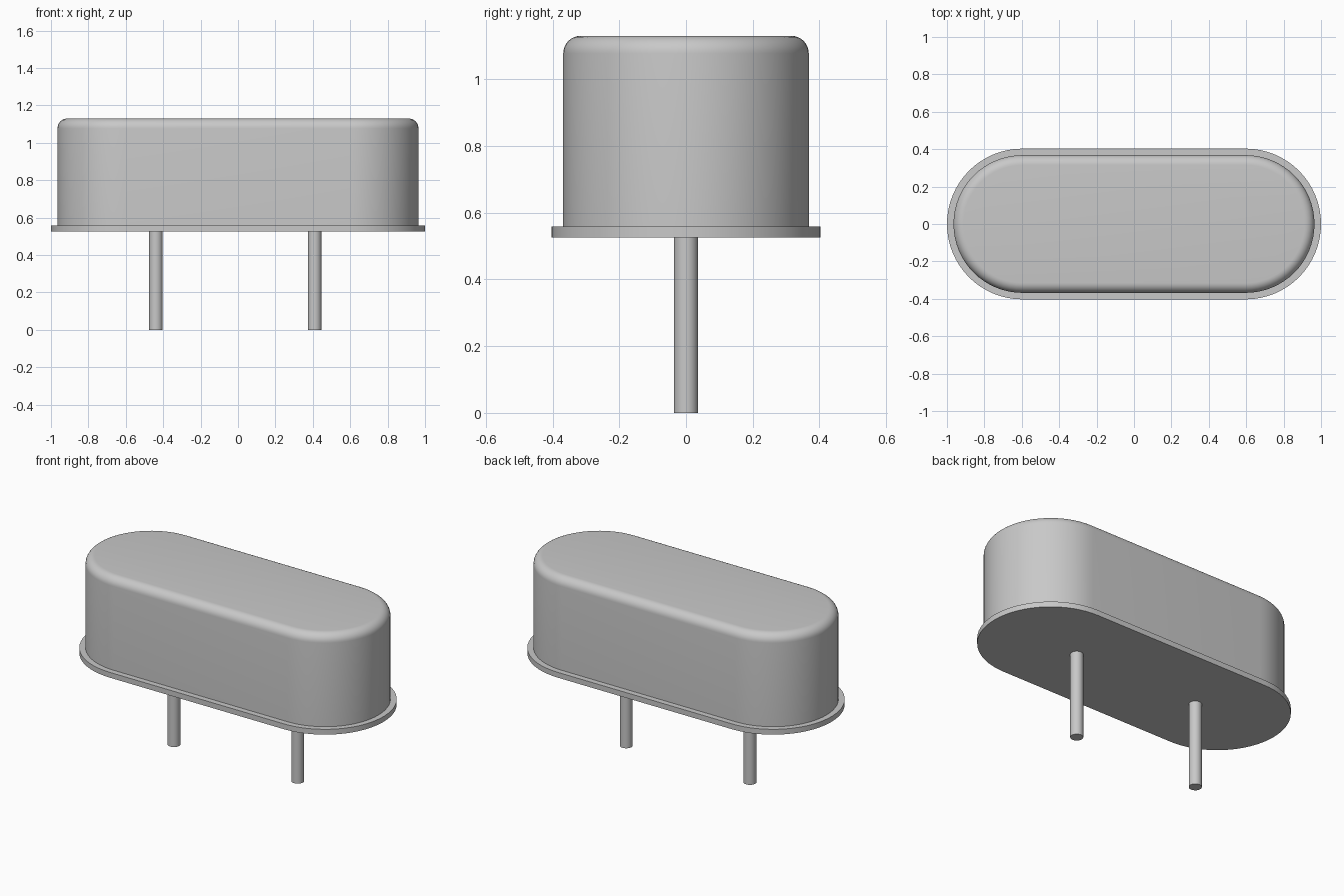
import bpy
import bmesh
from math import sin, cos, pi, radians

cube = bpy.data.objects.get("Cube")
if cube:
    bpy.data.objects.remove(cube, do_unlink=True)

# Single metal colour
metal = bpy.data.materials.new("grey_metal")
metal.use_nodes = True
colour = (0.58, 0.58, 0.58, 1.0)
metal.diffuse_color = colour
metal.node_tree.nodes["Principled BSDF"].inputs["Base Color"].default_value = colour


def loft(name, rings, half_straight, x=0.0, segments=32):
    """Stack rounded outlines given as (radius, z), capped at both ends."""
    bm = bmesh.new()
    loops = []
    for radius, z in rings:
        loop = []
        for side in (1, -1):
            # With no straight run the two halves share their end points
            count = segments + 1 if half_straight else segments
            for i in range(count):
                a = pi * i / segments - side * pi / 2
                loop.append(bm.verts.new((x + side * half_straight + radius * cos(a),
                                          radius * sin(a), z)))
        loops.append(loop)
    for low, high in zip(loops, loops[1:]):
        n = len(low)
        for i in range(n):
            j = (i + 1) % n
            bm.faces.new((low[i], low[j], high[j], high[i]))
    bm.faces.new(list(reversed(loops[0])))
    bm.faces.new(loops[-1])
    bmesh.ops.recalc_face_normals(bm, faces=bm.faces[:])

    mesh = bpy.data.meshes.new(name)
    bm.to_mesh(mesh)
    bm.free()
    mesh.materials.append(metal)
    obj = bpy.data.objects.new(name, mesh)
    bpy.context.collection.objects.link(obj)
    bpy.ops.object.select_all(action="DESELECT")
    obj.select_set(True)
    bpy.context.view_layer.objects.active = obj
    bpy.ops.object.shade_smooth_by_angle(angle=radians(35))
    return obj


STRAIGHT = 0.597
BASE, RIM, TOP = 0.525, 0.558, 1.13

# Flat base flange
loft("base_flange", [(0.403, BASE), (0.403, RIM)], STRAIGHT)

# Can with a rounded upper edge
can_radius, fillet, steps = 0.368, 0.053, 8
profile = [(can_radius, RIM)]
for k in range(steps + 1):
    a = pi / 2 * k / steps
    profile.append((can_radius - fillet + fillet * cos(a), TOP - fillet + fillet * sin(a)))
loft("can", profile, STRAIGHT)

# Two round lead pins
for name, x in (("right_pin", -0.439), ("left_pin", 0.41)):
    loft(name, [(0.036, 0.0), (0.036, BASE)], 0.0, x, 16)
